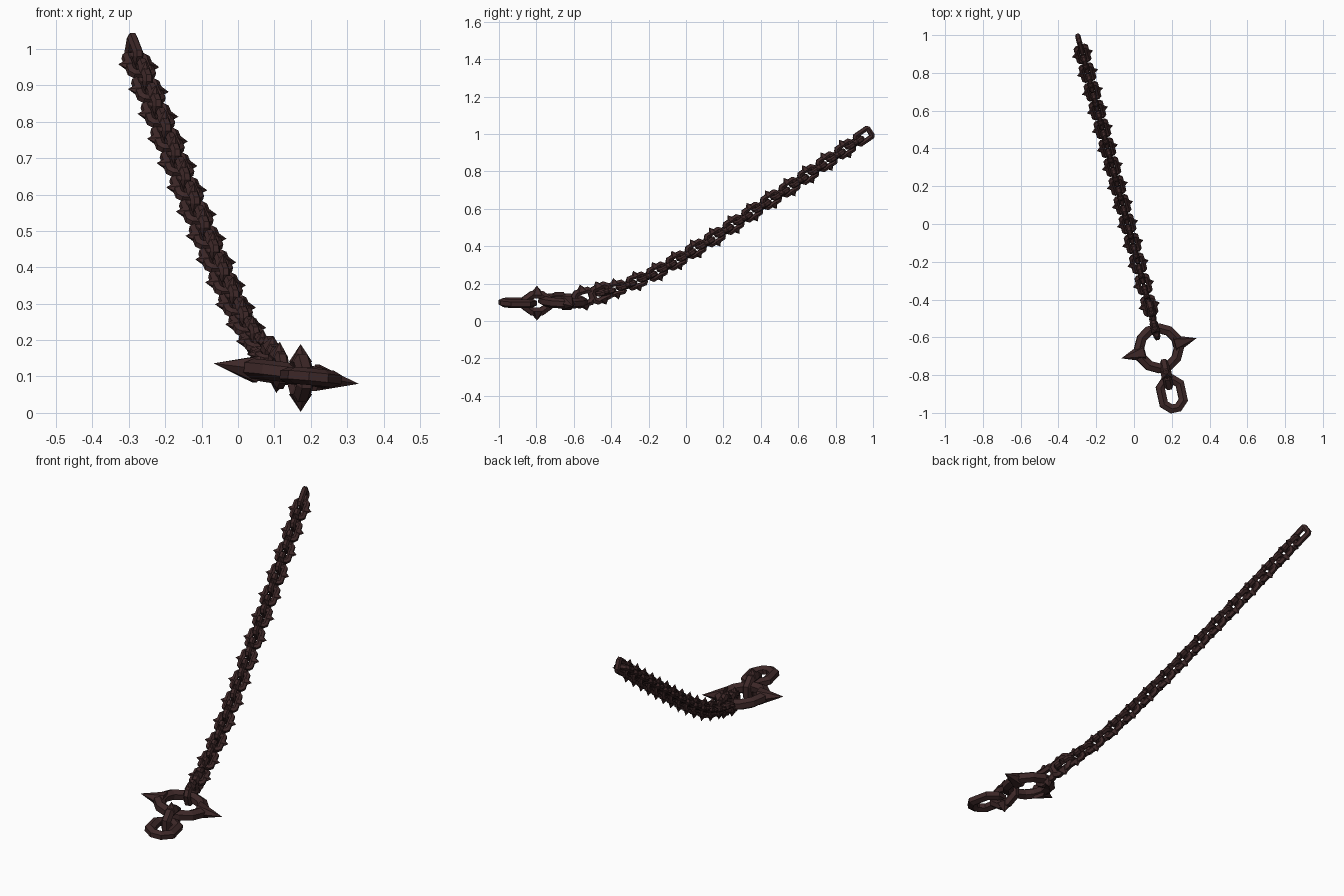
import bpy, bmesh, math
from mathutils import Vector as V

if "Cube" in bpy.data.objects:
    bpy.data.objects.remove(bpy.data.objects["Cube"])

metal = bpy.data.materials.new("dark rusted iron")
metal.diffuse_color = (0.047, 0.021, 0.021, 1)
metal.use_nodes = True
metal.node_tree.nodes["Principled BSDF"].inputs["Base Color"].default_value = metal.diffuse_color


def octagon(a, b, c, d):
    """Centre line of a link: half length a, half width b, end flat c, side flat d."""
    return [(a, -c), (a, c), (d, b), (-d, b), (-a, c), (-a, -c), (-d, -b), (d, -b)]


def circle(r, n):
    return [(r * math.cos(math.tau * (i + .5) / n), r * math.sin(math.tau * (i + .5) / n))
            for i in range(n)]


def link(name, centre, along, side, path, tube, spike=None, sides=6, flat=1.0):
    """Closed tube along a flat path, with optional spikes (root, tip, radius, thickness) on both sides."""
    t = V(along).normalized()
    s = V(side)
    s = (s - t * s.dot(t)).normalized()
    n = t.cross(s)
    c = V(centre)
    verts, faces = [], []
    k = len(path)
    for i, p in enumerate(path):
        p = V(p)
        e1 = (p - V(path[i - 1])).normalized()
        e2 = (V(path[(i + 1) % k]) - p).normalized()
        m = (e1 + e2).normalized()
        out = V((m.y, -m.x)) / max(.6, m.dot(e1))      # mitred corner
        for j in range(sides):
            a = math.tau * (j + .5) / sides
            q = p + out * tube * math.cos(a)
            verts.append(c + t * q.x + s * q.y + n * tube * flat * math.sin(a))
    for i in range(k):
        for j in range(sides):
            i2, j2 = (i + 1) % k, (j + 1) % sides
            faces.append((i * sides + j, i2 * sides + j, i2 * sides + j2, i * sides + j2))
    if spike:
        root, tip, r, thick = spike
        for sign in (1, -1):
            b = len(verts)
            for j in range(6):
                a = math.tau * j / 6
                verts.append(c + s * sign * root + t * r * math.cos(a) + n * thick * math.sin(a))
            verts.append(c + s * sign * tip)
            faces += [(b + j, b + (j + 1) % 6, b + 6) for j in range(6)]
            faces.append(tuple(range(b + 5, b - 1, -1)))
    me = bpy.data.meshes.new(name)
    me.from_pydata(verts, [], faces)
    me.materials.append(metal)
    bm = bmesh.new()
    bm.from_mesh(me)
    bmesh.ops.recalc_face_normals(bm, faces=bm.faces)
    bm.to_mesh(me)
    bm.free()
    bpy.context.collection.objects.link(bpy.data.objects.new(name, me))


# Hanging path of the chain (y, z); x follows y in a straight line
curve = [(.95, .988), (.55, .713), (.155, .45), (-.03, .335), (-.16, .261),
         (-.26, .215), (-.35, .18), (-.48, .143)]
pts = [V((-.287 + (.955 - y) * .265, y, z)) for y, z in curve]


def at(dist):
    """Point and direction at a distance along the path."""
    for a, b in zip(pts, pts[1:]):
        l = (b - a).length
        if dist <= l:
            return a + (b - a) * dist / l, b - a
        dist -= l


UP = V((0, 0, 1))
ACROSS = V((1, .268, -.1))

# Small boxy spiked links, alternately upright and lying flat
small = octagon(.042, .0265, .02, .036)
for i in range(28):
    here = at(i * .0615)
    if here is None or here[0].y < -.435:
        break
    pos, d = here
    link(f"chain_link_{i:02d}", pos, d, ACROSS if i % 2 else UP, small, .0145,
         (.025, .059, .027, .019) if i else None)

# Two larger upright links joining chain and ring
mid = octagon(.047, .034, .02, .032)
link("joining_link_upper", (.09, -.455, .15), (.25, -1, -.5), UP, mid, .0185, (.033, .069, .036, .026))
link("joining_link_lower", (.11, -.548, .125), (.25, -1, -.3), UP, mid, .0185, (.033, .073, .036, .026))

# Big ring with two long side spikes
link("big_ring", (.132, -.658, .108), (.268, -1, 0), (.38, .14, -.055), circle(.106, 12), .029,
     (.085, .208, .05, .042), flat=.95)

# Upright spiked link below the ring
link("lower_spiked_link", (.172, -.797, .096), (.2, -1, 0), UP, octagon(.062, .045, .018, .024), .024,
     (.044, .093, .042, .033))

# Plain end link
link("end_link", (.2, -.9, .098), (.22, -1, 0), (1, .22, -.1), octagon(.077, .053, .018, .044), .026, flat=.9)
